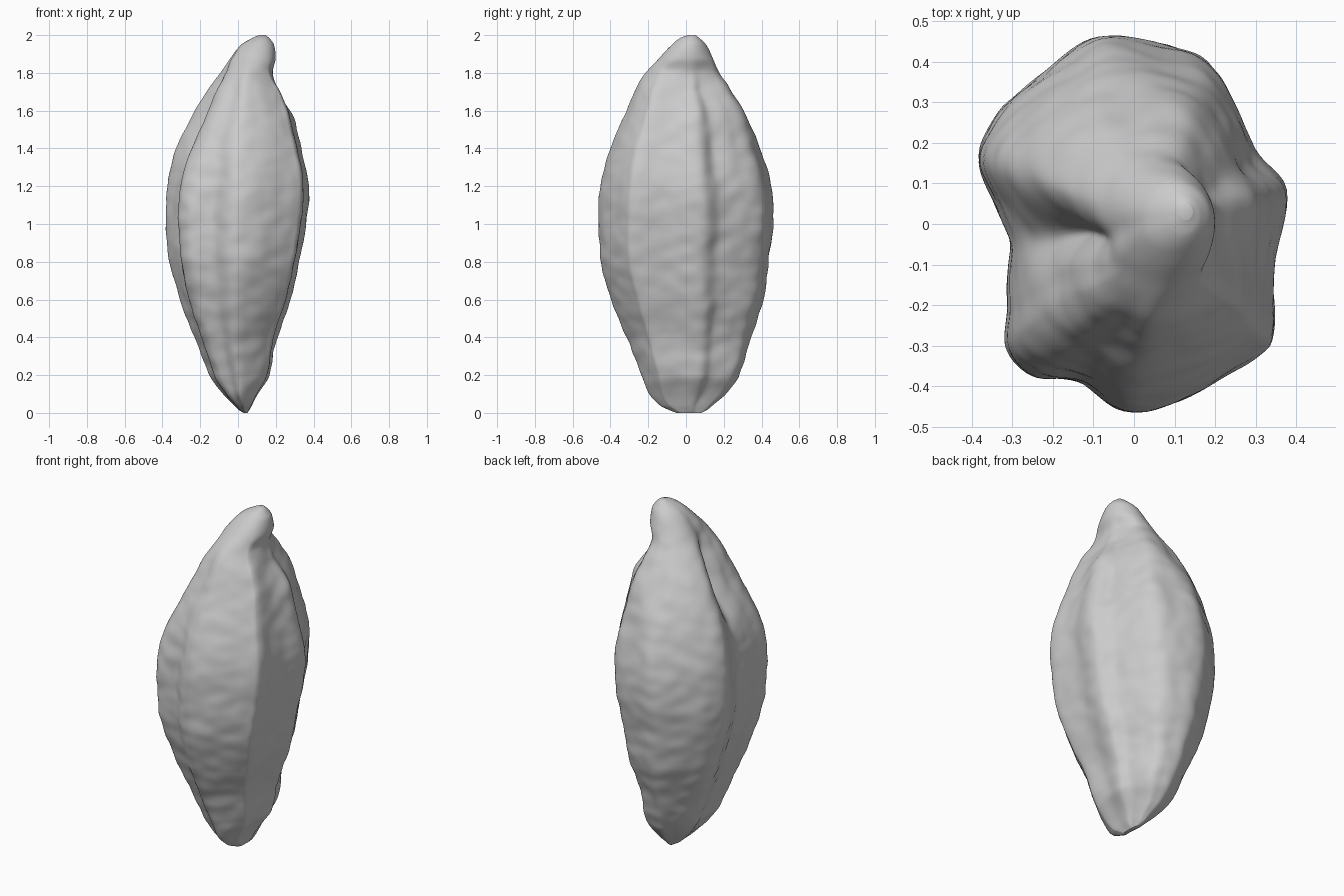
import bpy, bmesh, math
from mathutils import Vector, noise

if "Cube" in bpy.data.objects:
    bpy.data.objects.remove(bpy.data.objects["Cube"])

# Lobed widest cross-section, anticlockwise from the left side
SECTION = [(.38, .09), (.305, .19), (.25, .31), (.18, .41), (.07, .45), (-.08, .465),
           (-.22, .38), (-.33, .28), (-.38, .17), (-.34, .04), (-.32, -.1),
           (-.31, -.2), (-.31, -.30), (-.25, -.37), (-.12, -.41), (0, -.463),
           (.15, -.42), (.3, -.33), (.35, -.27), (.35, -.1)]
# Extents by height: z, x min, x max, y min, y max
PROFILE = [(.0, .03, .05, -.05, .08), (.015, .005, .06, -.09, .11),
           (.04, -.02, .075, -.14, .14),
           (.1, -.08, .105, -.195, .21), (.2, -.15, .165, -.235, .28),
           (.4, -.23, .205, -.315, .34), (.6, -.31, .275, -.395, .405),
           (.8, -.36, .325, -.455, .435), (1.0, -.38, .36, -.468, .46),
           (1.2, -.37, .375, -.455, .445), (1.4, -.325, .338, -.405, .39),
           (1.6, -.235, .285, -.32, .315), (1.72, -.155, .23, -.265, .24),
           (1.8, -.1, .19, -.21, .18), (1.88, -.045, .2, -.14, .14),
           (1.95, .015, .19, -.075, .105), (1.985, .075, .165, -.03, .07),
           (2.0, .11, .145, .01, .05)]
# Grooves: angle, half width in degrees, centre height, half height, depth
GROOVES = [(188, 17, 1.6, .24, .40), (188, 11, .8, .55, .08),
           (14, 32, 1.7, .09, .15), (28, 14, 1.35, .25, .03),
           (100, 11, 1.64, .15, .08), (222, 20, 1.58, .22, .14),
           (250, 10, .9, .6, .05)]
RINGS, SIDES = 180, 160


def spline(a, b, c, d, t):
    """Smooth curve from b to c with neighbours a and d."""
    return b + .5 * t * (c - a + t * (2*a - 5*b + 4*c - d + t * (3*(b - c) + d - a)))


def around(u):
    i, t = int(u), u - int(u)
    p = [SECTION[(i + k) % len(SECTION)] for k in (-1, 0, 1, 2)]
    return [spline(*(q[n] for q in p), t) for n in (0, 1)]


def extents(z):
    i = max(k for k in range(len(PROFILE) - 1) if PROFILE[k][0] <= z)
    a, b = PROFILE[i], PROFILE[i + 1]
    t = (z - a[0]) / (b[0] - a[0])
    p = [PROFILE[min(max(i + k, 0), len(PROFILE) - 1)] for k in (-1, 0, 1, 2)]
    slope = lambda lo, hi, n: (hi[n] - lo[n]) / (hi[0] - lo[0]) * (b[0] - a[0])
    out = []
    for n in range(1, 5):
        m0, m1 = slope(p[0], p[2], n), slope(p[1], p[3], n)
        out.append(a[n] * (1 + 2*t) * (1-t)**2 + m0 * t * (1-t)**2
                   + b[n] * t*t * (3 - 2*t) + m1 * t*t * (t-1))
    return out


def bump(v, centre, width):
    return math.exp(-((v - centre) / width) ** 2)


def angle_gap(a, degrees):
    return (math.degrees(a) - degrees + 180) % 360 - 180


def surface(u, z):
    x, y = around(u)
    a = math.atan2(y, x)
    x, y = x / .38, y / .465
    # The tip is rounder than the body
    nub = min(max((z - 1.72) / .15, 0), 1)
    x += (math.cos(a) - x) * nub
    y += (math.sin(a) - y) * nub
    r = 1
    for angle, width, height, reach, depth in GROOVES:
        r -= depth * bump(z, height, reach) * bump(angle_gap(a, angle), 0, width)
    x0, x1, y0, y1 = extents(z)
    p = Vector(((x0 + x1) / 2 + x * r * (x1 - x0) / 2,
                (y0 + y1) / 2 + y * r * (y1 - y0) / 2, z))
    # Fine crosswise wrinkles and broader dents
    wrinkle = .006 * noise.noise(Vector((p.x * 11, p.y * 11, z * 14)))
    wrinkle += .006 * noise.noise(Vector((p.x * 7, p.y * 7, z * 4 + 9)))
    fade = min(1, z / .2, (2 - z) / .2)
    return p + Vector((math.cos(a), math.sin(a), 0)) * wrinkle * fade


# Seed body: rings lofted from base to tip
bm = bmesh.new()
rings = []
for i in range(RINGS + 1):
    z = 1 - math.cos(math.pi * i / RINGS)
    rings.append([bm.verts.new(surface(k * len(SECTION) / SIDES, z)) for k in range(SIDES)])
for lo, hi in zip(rings, rings[1:]):
    for k in range(SIDES):
        n = (k + 1) % SIDES
        bm.faces.new((lo[k], lo[n], hi[n], hi[k]))
bm.faces.new(rings[0][::-1])
bm.faces.new(rings[-1])
mesh = bpy.data.meshes.new("seed")
bm.to_mesh(mesh)
bm.free()
seed = bpy.data.objects.new("seed", mesh)
bpy.context.collection.objects.link(seed)

# Plain grey husk
husk = bpy.data.materials.new("husk grey")
husk.use_nodes = True
husk.diffuse_color = (.6, .6, .6, 1)
husk.node_tree.nodes["Principled BSDF"].inputs["Base Color"].default_value = (.6, .6, .6, 1)
mesh.materials.append(husk)

bpy.context.view_layer.objects.active = seed
seed.select_set(True)
bpy.ops.object.shade_smooth_by_angle(angle=math.radians(60))
